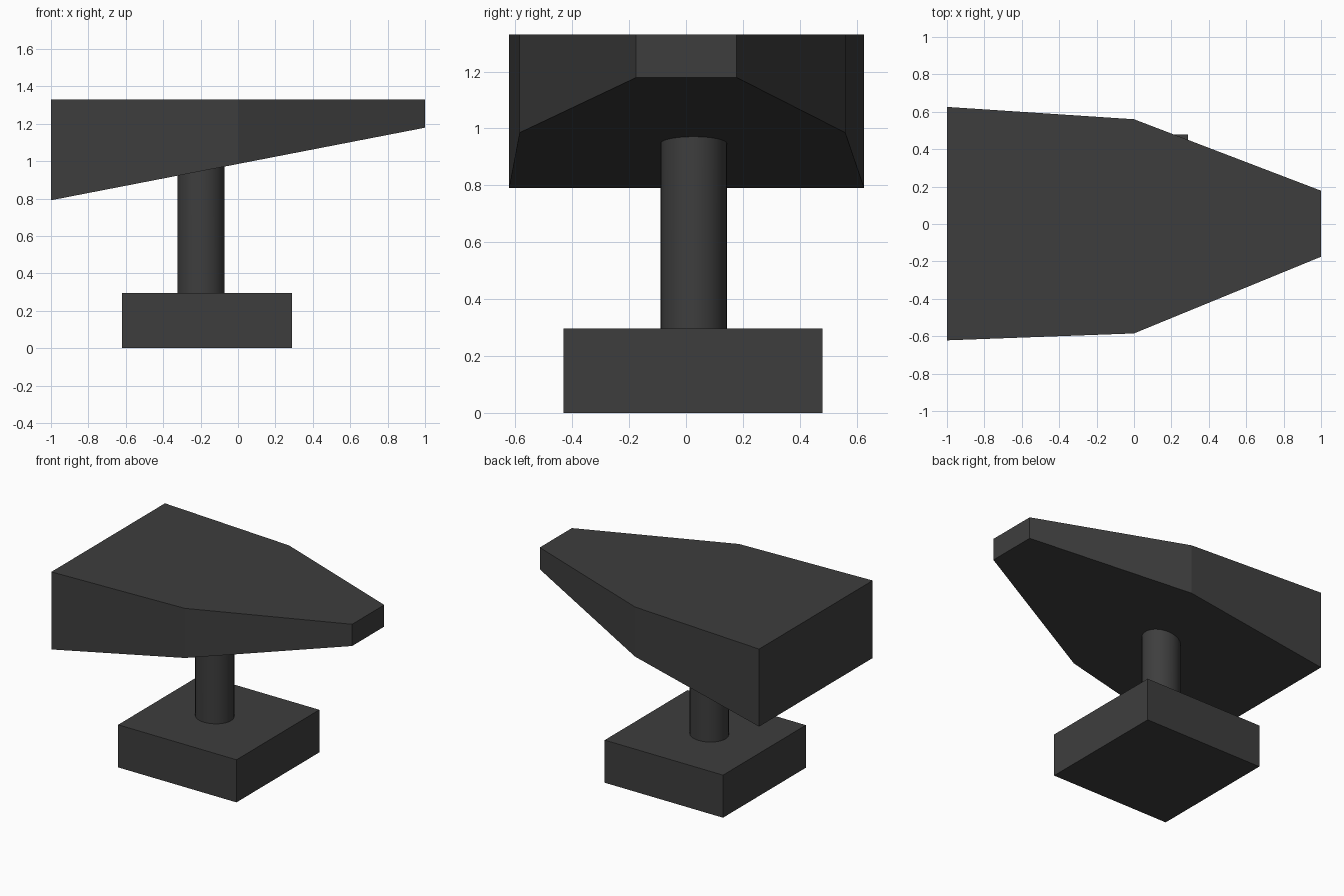
import bpy, bmesh, math
from mathutils import Matrix

if "Cube" in bpy.data.objects:
    bpy.data.objects.remove(bpy.data.objects["Cube"])

grey = bpy.data.materials.new("dark grey")
grey.diffuse_color = (0.048, 0.048, 0.048, 1)
grey.use_nodes = True
grey.node_tree.nodes["Principled BSDF"].inputs["Base Color"].default_value = grey.diffuse_color


def add_object(name, bm):
    bmesh.ops.recalc_face_normals(bm, faces=bm.faces[:])
    mesh = bpy.data.meshes.new(name)
    bm.to_mesh(mesh)
    bm.free()
    mesh.materials.append(grey)
    obj = bpy.data.objects.new(name, mesh)
    bpy.context.collection.objects.link(obj)
    return obj


def slope(x):
    """Height of the sloping underside of the head."""
    return 0.985 + 0.194 * x


# Wedge head: flat top outline dropped to the sloping underside
outline = [(-1, -0.622), (0, -0.585), (1, -0.175),
           (1, 0.178), (0, 0.56), (-1, 0.626)]
bm = bmesh.new()
top = bm.faces.new([bm.verts.new((x, y, 1.33)) for x, y in outline])
ext = bmesh.ops.extrude_face_region(bm, geom=[top], use_keep_orig=True)
for v in ext["geom"]:
    if isinstance(v, bmesh.types.BMVert):
        v.co.z = slope(v.co.x)
add_object("wedge_head", bm)

# Square base block
bm = bmesh.new()
bmesh.ops.create_cube(bm, size=1, matrix=Matrix.Translation((-0.165, 0.024, 0.148))
                      @ Matrix.Diagonal((0.91, 0.91, 0.296, 1)))
add_object("base_block", bm)

# Round post, its top cut to follow the underside of the head
bm = bmesh.new()
bmesh.ops.create_cone(bm, cap_ends=True, segments=32, radius1=1, radius2=1, depth=1,
                      matrix=Matrix.Translation((-0.198, 0.027, 0.6))
                      @ Matrix.Diagonal((0.126, 0.117, 0.61, 1)))
for v in bm.verts:
    if v.co.z > 0.6:
        v.co.z = slope(v.co.x) + 0.005
post = add_object("post", bm)
bpy.context.view_layer.objects.active = post
post.select_set(True)
bpy.ops.object.shade_smooth_by_angle(angle=math.radians(40))
